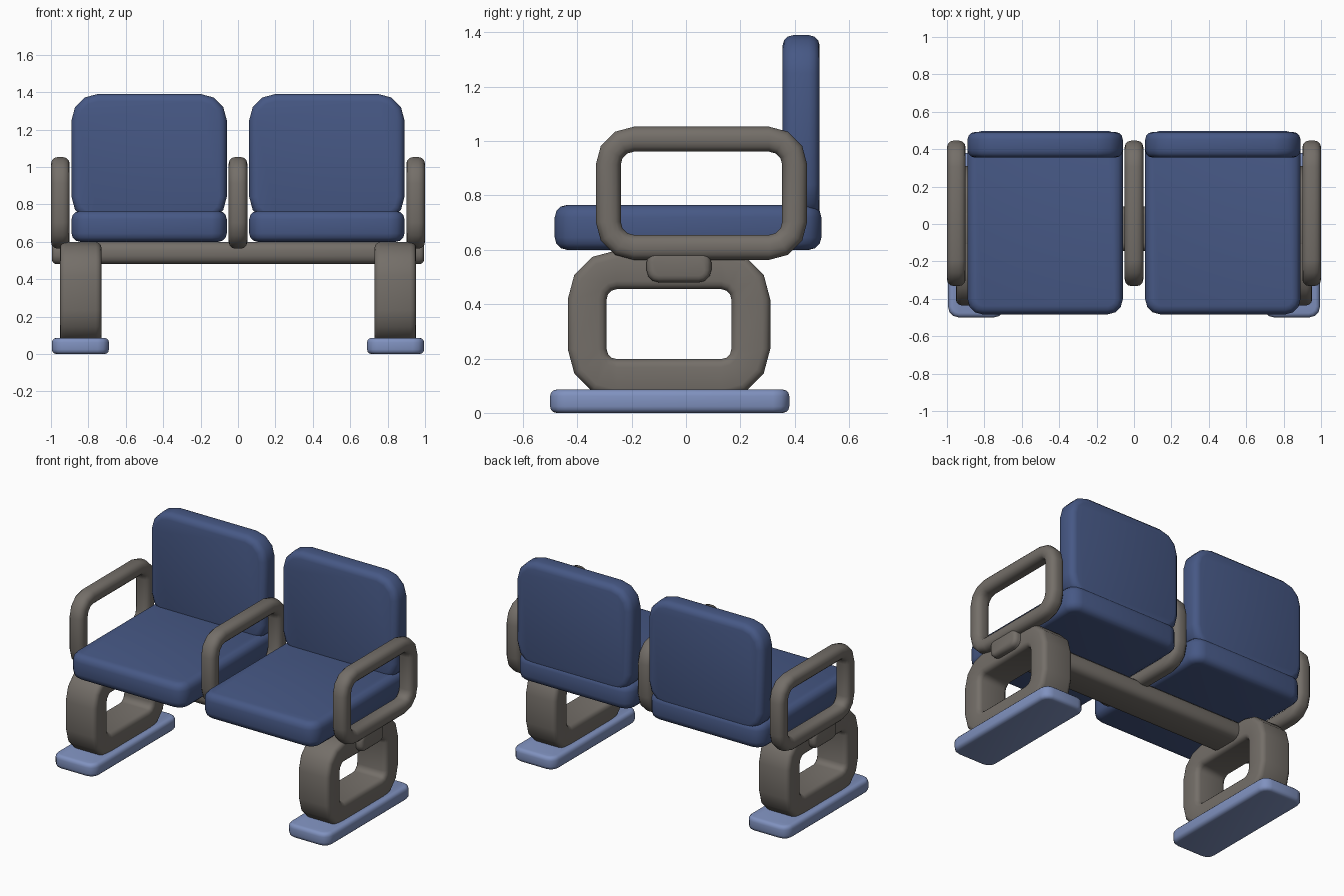
import bpy, bmesh, math

if "Cube" in bpy.data.objects:
    bpy.data.objects.remove(bpy.data.objects["Cube"])


def material(name, rgb):
    m = bpy.data.materials.new(name)
    m.diffuse_color = (*rgb, 1)
    m.use_nodes = True
    m.node_tree.nodes["Principled BSDF"].inputs["Base Color"].default_value = m.diffuse_color
    return m


BLUE = material("dark blue cushion", (0.062, 0.098, 0.235))
GREY = material("warm grey frame", (0.175, 0.158, 0.140))
PALE = material("pale blue foot", (0.215, 0.285, 0.520))


def rounded_rect(a0, a1, b0, b1, r, seg=3):
    """Points of a rounded rectangle, counter-clockwise."""
    pts = []
    corners = [(a1 - r, b1 - r), (a0 + r, b1 - r), (a0 + r, b0 + r), (a1 - r, b0 + r)]
    for i, (ca, cb) in enumerate(corners):
        for k in range(seg + 1):
            t = math.pi / 2 * (i + k / seg)
            pts.append((ca + r * math.cos(t), cb + r * math.sin(t)))
    return pts


def soft_shape(name, mat, axes, a, b, d, r, edge, wall=None):
    """Rounded slab, or rounded ring when wall is given; axes name a, b and depth."""
    if wall:   # closed rounded cross-section
        section = rounded_rect(0, wall, d[0], d[1], edge)
    else:      # open rim profile closed by two caps
        section = []
        for k in range(4):
            t = math.pi / 2 * k / 3
            section.append((edge * (1 - math.sin(t)), d[0] + edge * (1 - math.cos(t))))
        section += [(i, d[0] + d[1] - w) for i, w in reversed(section)]
    order = ["xyz".index(c) for c in axes]
    bm = bmesh.new()
    loops = []
    for inset, depth in section:
        loop = []
        for p, q in rounded_rect(a[0] + inset, a[1] - inset, b[0] + inset, b[1] - inset,
                                 max(r - inset, 0.012)):
            co = [0, 0, 0]
            for axis, value in zip(order, (p, q, depth)):
                co[axis] = value
            loop.append(bm.verts.new(co))
        loops.append(loop)
    n = len(loops[0])
    pairs = list(zip(loops, loops[1:]))
    if wall:
        pairs.append((loops[-1], loops[0]))
    else:
        bm.faces.new(loops[0])
        bm.faces.new(loops[-1])
    for lo, hi in pairs:
        for i in range(n):
            j = (i + 1) % n
            bm.faces.new((lo[i], lo[j], hi[j], hi[i]))
    bmesh.ops.recalc_face_normals(bm, faces=bm.faces)
    me = bpy.data.meshes.new(name)
    bm.to_mesh(me)
    bm.free()
    me.materials.append(mat)
    me.shade_smooth()
    me.set_sharp_from_angle(angle=math.radians(45))
    ob = bpy.data.objects.new(name, me)
    bpy.context.collection.objects.link(ob)
    return ob


def span(side, lo, hi):
    return (lo, hi) if side > 0 else (-hi, -lo)


for side, label in ((-1, "left"), (1, "right")):
    # cushions
    x = span(side, 0.06, 0.89)
    soft_shape(label + "_seat", BLUE, "xyz", x, (-0.483, 0.498), (0.60, 0.765), 0.08, 0.045)
    soft_shape(label + "_backrest", BLUE, "xzy", x, (0.70, 1.39), (0.355, 0.492), 0.14, 0.04)
    # leg loop and foot plate
    soft_shape(label + "_leg", GREY, "yzx", (-0.435, 0.31), (0.055, 0.598),
               span(side, 0.73, 0.952), 0.18, 0.03, wall=0.143)
    soft_shape(label + "_foot", PALE, "xyz", span(side, 0.69, 0.995), (-0.50, 0.38),
               (0.0, 0.086), 0.06, 0.024)

# armrest loops
for label, xc in (("left", -0.95), ("middle", 0), ("right", 0.95)):
    soft_shape(label + "_armrest", GREY, "yzx", (-0.332, 0.446), (0.563, 1.053),
               (xc - 0.05, xc + 0.05), 0.14, 0.036, wall=0.092)

# beam joining the legs
soft_shape("cross_beam", GREY, "yzx", (-0.145, 0.093), (0.48, 0.60), (-0.995, 0.995), 0.045, 0.025)
